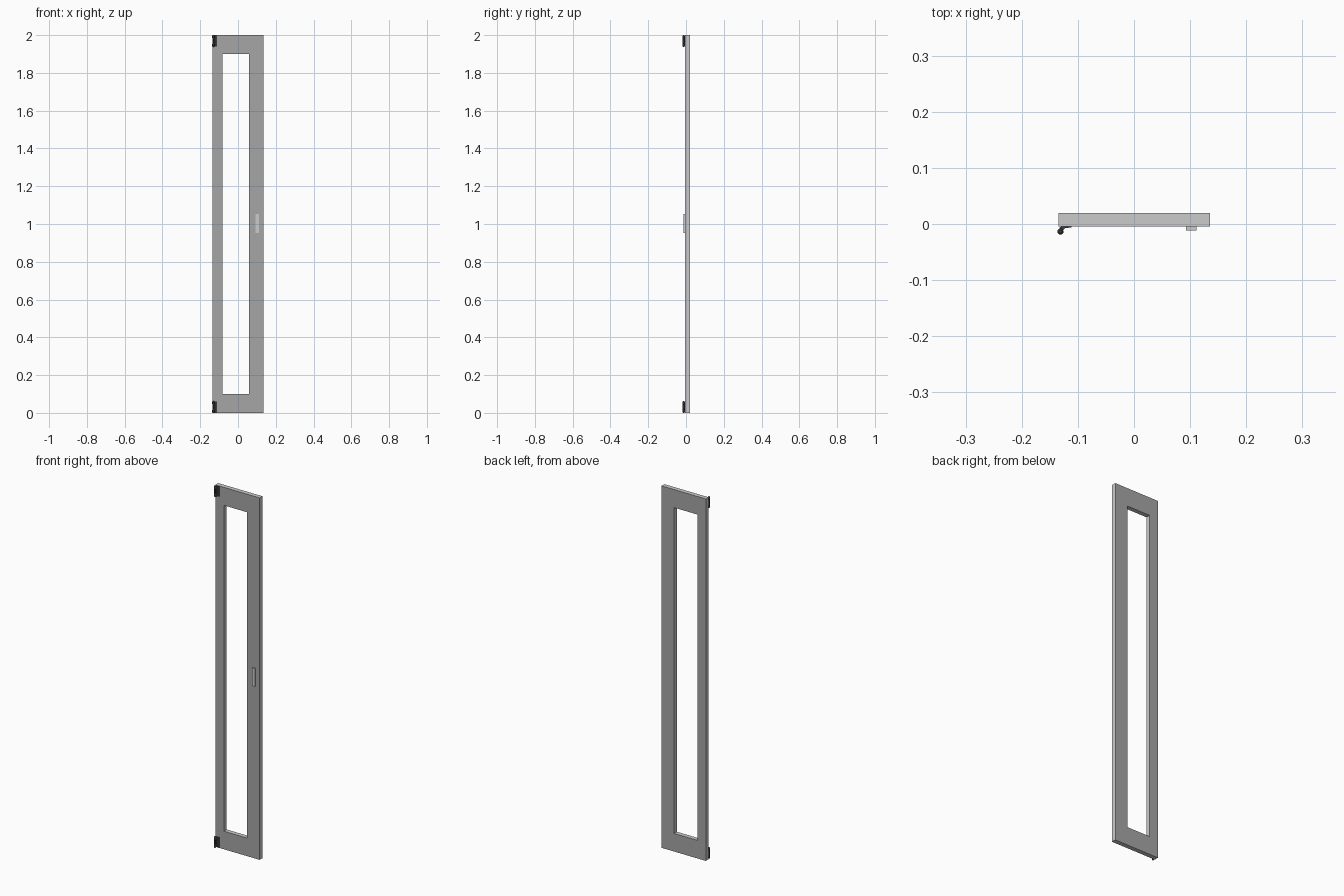
import bpy, bmesh, math

if "Cube" in bpy.data.objects:
    bpy.data.objects.remove(bpy.data.objects["Cube"])


def material(name, value):
    mat = bpy.data.materials.new(name)
    mat.diffuse_color = (value, value, value, 1)
    mat.use_nodes = True
    mat.node_tree.nodes["Principled BSDF"].inputs["Base Color"].default_value = mat.diffuse_color
    return mat


LIGHT = material("light_grey", 0.8)
PANEL = material("panel_grey", 0.38)
METAL = material("dark_metal", 0.05)


def prism(name, loops, bottom, depth, direction, mat):
    """Extrude a list of polygons; 'y' polygons are (x, z), 'z' polygons are (x, y)."""
    bm = bmesh.new()
    place = (lambda p: (p[0], bottom, p[1])) if direction == 'y' else (lambda p: (p[0], p[1], bottom))
    for loop in loops:
        bm.faces.new([bm.verts.new(place(p)) for p in loop])
    bmesh.ops.remove_doubles(bm, verts=bm.verts, dist=1e-6)
    result = bmesh.ops.extrude_face_region(bm, geom=bm.faces[:], use_keep_orig=True)
    moved = [g for g in result['geom'] if isinstance(g, bmesh.types.BMVert)]
    bmesh.ops.translate(bm, verts=moved, vec=(0, depth, 0) if direction == 'y' else (0, 0, depth))
    bmesh.ops.recalc_face_normals(bm, faces=bm.faces)
    return finish(name, bm, mat)


def finish(name, bm, mat):
    mesh = bpy.data.meshes.new(name)
    bm.to_mesh(mesh)
    bm.free()
    mesh.materials.append(mat)
    obj = bpy.data.objects.new(name, mesh)
    bpy.context.collection.objects.link(obj)
    return obj


def rect(x0, x1, z0, z1):
    return [(x0, z0), (x1, z0), (x1, z1), (x0, z1)]


def lathe(name, profile, x, y, z, mat, sides=16):
    bm = bmesh.new()
    rings = []
    for r, h in profile:
        rings.append([bm.verts.new((x + r * math.cos(2 * math.pi * i / sides),
                                    y + r * math.sin(2 * math.pi * i / sides), z + h))
                      for i in range(sides)])
    for a, b in zip(rings, rings[1:]):
        for i in range(sides):
            j = (i + 1) % sides
            bm.faces.new((a[i], a[j], b[j], b[i])).smooth = True
    bm.faces.new(rings[0][::-1])
    bm.faces.new(rings[-1])
    return finish(name, bm, mat)


# Door frame: one slab with an offset open window, light edges and dark broad faces
FRONT, BACK = -0.0045, 0.02
outer = rect(-0.1348, 0.1355, 0, 2.0)
inner = rect(-0.083, 0.058, 0.1, 1.9)
frame_faces = [[outer[i], outer[(i + 1) % 4], inner[(i + 1) % 4], inner[i]] for i in range(4)]
frame = prism("door_frame", frame_faces, FRONT, BACK - FRONT, 'y', LIGHT)
frame.data.materials.append(PANEL)
for face in frame.data.polygons:
    if abs(face.normal.y) > 0.9:
        face.material_index = 1

# Pull handle
prism("handle", [rect(0.093, 0.111, 0.953, 1.053)], -0.012, 0.012 + FRONT, 'y', LIGHT)

# Hinges: flat leaf curling into a knuckle, with wider pin caps at both ends
leaf = [(-0.111, FRONT), (-0.111, FRONT - 0.0015), (-0.123, FRONT - 0.003),
        (-0.127, -0.012), (-0.132, -0.014), (-0.133, -0.007), (-0.130, FRONT)]
knuckle = [(0.003, 0), (0.0055, 0.003), (0.0055, 0.015), (0.004, 0.021),
           (0.004, 0.041), (0.0055, 0.047), (0.0055, 0.059), (0.003, 0.062)]
for label, z in (("lower", 0.0), ("upper", 1.938)):
    prism(label + "_hinge_leaf", [leaf], z + 0.003, 0.056, 'z', METAL)
    lathe(label + "_hinge_knuckle", knuckle, -0.131, -0.0135, z, METAL)
